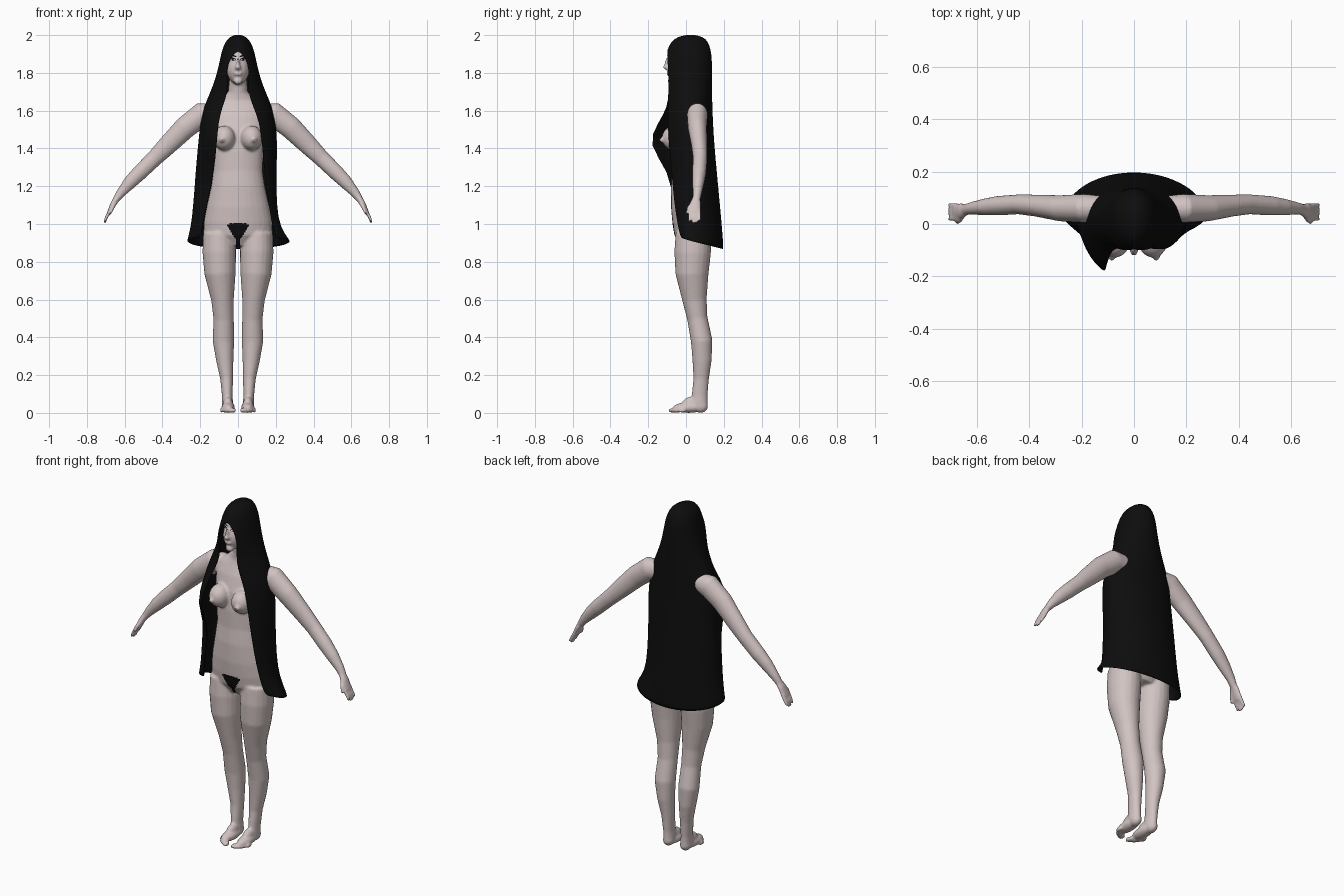
import bpy, bmesh, math
from mathutils import Vector, Matrix
from mathutils.bvhtree import BVHTree

if "Cube" in bpy.data.objects:
    bpy.data.objects.remove(bpy.data.objects["Cube"])


def material(name, r, g, b):
    m = bpy.data.materials.new(name)
    m.diffuse_color = (r, g, b, 1)
    m.use_nodes = True
    m.node_tree.nodes["Principled BSDF"].inputs["Base Color"].default_value = m.diffuse_color
    return m


skin = material("pale skin", 0.64, 0.55, 0.54)
black = material("black hair", 0.004, 0.004, 0.004)
white = material("eye white", 0.8, 0.8, 0.8)


def make_object(name, bm, *mats):
    me = bpy.data.meshes.new(name)
    bm.to_mesh(me)
    bm.free()
    for m in mats:
        me.materials.append(m)
    ob = bpy.data.objects.new(name, me)
    bpy.context.collection.objects.link(ob)
    return ob


def tube(bm, pts, n=20):
    """Closed tube; each point is x, y, z, half width, half depth along y."""
    cs = [Vector(p[:3]) for p in pts]
    rings = []
    for i, p in enumerate(pts):
        t = (cs[min(i + 1, len(cs) - 1)] - cs[max(i - 1, 0)]).normalized()
        u = (Vector((0, 1, 0)) - t * t.y).normalized()
        v = t.cross(u)
        rings.append([bm.verts.new(cs[i] + v * p[3] * math.cos(a) + u * p[4] * math.sin(a))
                      for a in (2 * math.pi * k / n for k in range(n))])
    for a, b in zip(rings, rings[1:]):
        for k in range(n):
            bm.faces.new((a[k], a[(k + 1) % n], b[(k + 1) % n], b[k]))
    bm.faces.new(rings[0])
    bm.faces.new(rings[-1])


def ball(bm, c, r):
    bmesh.ops.create_uvsphere(bm, u_segments=20, v_segments=14, radius=1,
                              matrix=Matrix.Translation(c) @ Matrix.Diagonal((*r, 1)))


bm = bmesh.new()
# torso and neck: height, y centre, half width, half depth
tube(bm, [(0, y, z, w, d) for z, y, w, d in [
    (.89, .045, .11, .07), (.95, .04, .183, .102), (1.02, .033, .18, .106), (1.1, .02, .164, .1),
    (1.2, .01, .142, .09), (1.28, .01, .13, .082), (1.38, .015, .134, .088), (1.48, .025, .148, .09),
    (1.56, .04, .16, .08), (1.62, .05, .14, .065), (1.66, .05, .09, .055), (1.7, .042, .052, .05),
    (1.78, .03, .045, .05), (1.84, .02, .045, .05)]], 28)

# head and face
ball(bm, (0, .02, 1.87), (.075, .105, .11))
ball(bm, (0, -.03, 1.82), (.06, .068, .082))
ball(bm, (0, -.1, 1.845), (.009, .014, .035))
ball(bm, (0, -.104, 1.83), (.016, .018, .012))
ball(bm, (0, -.093, 1.795), (.022, .011, .01))
ball(bm, (0, -.075, 1.757), (.024, .022, .02))

for s in (-1, 1):
    # chest
    ball(bm, (s * .072, -.06, 1.455), (.058, .068, .066))
    ball(bm, (s * .085, -.125, 1.445), (.014, .016, .014))
    # leg
    tube(bm, [(s * x, y, z, w, d) for z, x, y, w, d in [
        (.95, .1, .04, .085, .095), (.85, .099, .035, .089, .097), (.74, .095, .032, .083, .088),
        (.6, .082, .045, .06, .065), (.5, .076, .06, .054, .054), (.38, .077, .083, .057, .057),
        (.28, .07, .085, .046, .051), (.18, .06, .08, .034, .041), (.09, .057, .072, .028, .042),
        (.04, .055, .07, .03, .045)]])
    # foot and toes
    ball(bm, (s * .055, .078, .034), (.03, .038, .034))
    ball(bm, (s * .052, .015, .028), (.036, .085, .028))
    ball(bm, (s * .053, .03, .05), (.026, .05, .035))
    for i in range(5):
        ball(bm, (s * (.022 + .016 * i), -.072 + .004 * i * i * .8, .013),
             (.011 if i == 0 else .009, .022, .013))
    # arm
    tube(bm, [(s * x, y, z, w, d) for x, y, z, w, d in [
        (.1, .06, 1.59, .05, .045), (.19, .06, 1.58, .065, .055), (.28, .06, 1.51, .06, .05),
        (.37, .07, 1.42, .052, .042), (.44, .075, 1.35, .044, .038), (.52, .07, 1.272, .041, .037),
        (.57, .065, 1.222, .036, .032), (.62, .06, 1.165, .025, .024), (.645, .055, 1.13, .018, .021)]])
    # hand, fingers and thumb
    tube(bm, [(s * .638, .055, 1.14, .018, .02), (s * .658, .05, 1.11, .016, .03),
              (s * .682, .045, 1.06, .012, .033)])
    for i, tip in enumerate((1.01, 1.0, 1.005, 1.02)):
        y = .02 + .017 * i
        tube(bm, [(s * .675, y, 1.075, .01, .009), (s * .697, y, 1.035, .009, .009),
                  (s * .707, y * 1.1 - .003, tip, .006, .006)], 10)
    tube(bm, [(s * .65, .04, 1.115, .012, .012), (s * .665, .015, 1.085, .011, .011),
              (s * .675, .004, 1.055, .007, .007)], 10)

bmesh.ops.recalc_face_normals(bm, faces=bm.faces)
rough = make_object("body_rough", bm, skin)

# fuse the parts into one smooth skin
mod = rough.modifiers.new("fuse", 'REMESH')
mod.mode = 'VOXEL'
mod.voxel_size = 0.007
mod = rough.modifiers.new("soften", 'SMOOTH')
mod.iterations = 4
dg = bpy.context.evaluated_depsgraph_get()
me = bpy.data.meshes.new_from_object(rough.evaluated_get(dg))
bpy.data.objects.remove(rough)
body = bpy.data.objects.new("body", me)
bpy.context.collection.objects.link(body)
me.materials.clear()
me.materials.append(skin)
me.materials.append(black)
for p in me.polygons:
    p.use_smooth = True
    c = p.center
    # dark body hair patch, narrowing downwards
    in_patch = .875 < c.z < 1.005 - 2 * c.x * c.x and abs(c.x) < .012 + max(0, c.z - .92) * .65
    p.material_index = 1 if in_patch and c.y < .0 else 0

# painted eyes and brows, laid on the face surface
bm = bmesh.new()
bm.from_mesh(me)
surface = BVHTree.FromBMesh(bm)
bm.free()


def plate(name, outline, mat, lift):
    b = bmesh.new()
    cx = sum(p[0] for p in outline) / len(outline)
    cz = sum(p[1] for p in outline) / len(outline)
    vs = []
    for x, z in [(cx, cz)] + outline:
        hit = surface.ray_cast(Vector((x, -1, z)), Vector((0, 1, 0)))[0]
        vs.append(b.verts.new((x, hit.y - lift, z)))
    for i in range(1, len(vs)):
        b.faces.new((vs[0], vs[i], vs[i % (len(vs) - 1) + 1]))
    bmesh.ops.recalc_face_normals(b, faces=b.faces)
    make_object(name, b, mat)


def oval(x, z, rx, rz, tilt=0, n=14):
    return [(x + rx * math.cos(a), z + rz * math.sin(a) + tilt * rx * math.cos(a))
            for a in (2 * math.pi * k / n for k in range(n))]


for s, side in ((-1, "left"), (1, "right")):
    plate(side + "_eyelid_line", oval(s * .029, 1.873, .018, .009, s * .2), black, .002)
    plate(side + "_eye_white", oval(s * .029, 1.871, .014, .006, s * .2), white, .003)
    plate(side + "_iris", oval(s * .028, 1.872, .006, .006), black, .004)
    plate(side + "_brow", oval(s * .031, 1.893, .023, .004, s * .35), black, .003)

# long hair: height, outer left/right, inner edge left/right, edge y left/right, back y
rows = [
    (2.002, .012, .012, 0, 0, .01, .01, .04), (1.992, .042, .042, 0, 0, -.045, -.045, .09),
    (1.965, .068, .068, 0, 0, -.08, -.08, .118), (1.922, .084, .084, 0, 0, -.1, -.1, .131),
    (1.895, .091, .091, .03, .03, -.103, -.103, .135), (1.85, .1, .1, .055, .055, -.1, -.1, .138),
    (1.78, .116, .116, .062, .062, -.097, -.097, .138), (1.7, .146, .146, .052, .052, -.095, -.095, .138),
    (1.62, .182, .182, .085, .082, -.1, -.1, .14), (1.54, .2, .2, .105, .115, -.15, -.1, .143),
    (1.42, .212, .21, .115, .13, -.212, -.095, .15), (1.28, .225, .203, .126, .14, -.09, -.08, .163),
    (1.1, .238, .205, .165, .165, -.07, -.065, .18), (.98, .25, .222, .19, .185, -.05, -.045, .191),
    (.9, .272, .28, .2, .2, -.03, -.03, .2)]
bm = bmesh.new()
grid = []
STEPS = 16
for z, wl, wr, il, ir, fl, fr, back in rows:
    line = []
    for s, w, inner, front in ((-1, wl, il, fl), (1, wr, ir, fr)):
        a0 = math.asin(inner / w)
        half = []
        for k in range(STEPS + 1):
            a = a0 + (math.pi - a0) * k / STEPS
            c = math.cos(a)
            y = .03 + ((front - .03) * c / math.cos(a0) if c > 0 else -(back - .03) * c)
            hem = (.025 - .27 * (y + .03)) if z < .95 else 0
            half.append(bm.verts.new((s * w * math.sin(a), y, z + hem)))
        line += half if s < 0 else half[::-1]
    grid.append(line)
for a, b in zip(grid, grid[1:]):
    for k in range(len(a) - 1):
        bm.faces.new((a[k], a[k + 1], b[k + 1], b[k]))
bm.faces.new(grid[0])
bmesh.ops.remove_doubles(bm, verts=bm.verts, dist=.0005)
bmesh.ops.recalc_face_normals(bm, faces=bm.faces)
for f in bm.faces:
    f.smooth = True
hair = make_object("long_hair", bm, black)
mod = hair.modifiers.new("thickness", 'SOLIDIFY')
mod.thickness = 0.008
mod.offset = -1
mod = hair.modifiers.new("smooth", 'SUBSURF')
mod.levels = mod.render_levels = 1
